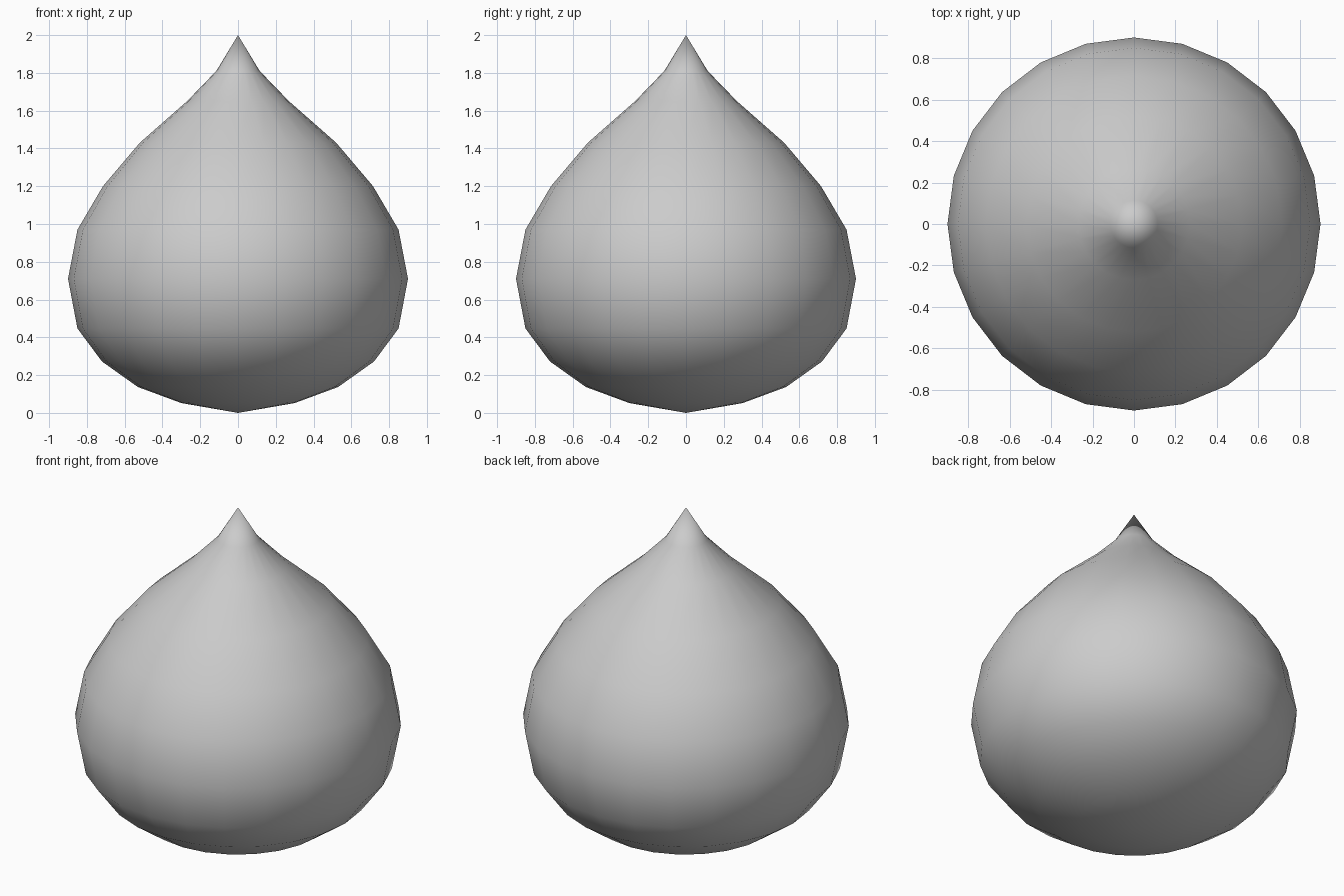
import bpy, bmesh
from math import sin, cos, tau

if "Cube" in bpy.data.objects:
    bpy.data.objects.remove(bpy.data.objects["Cube"])

SIDES = 24
BOTTOM, TIP = 0.005, 2.0
# Radius and height of each ring, from bottom to tip
PROFILE = [(0.30, 0.052), (0.53, 0.137), (0.72, 0.272), (0.85, 0.447),
           (0.90, 0.71), (0.85, 0.97), (0.715, 1.20), (0.52, 1.43),
           (0.27, 1.65), (0.115, 1.81)]

# Drop body: lathed rings closed by a point at each end
bm = bmesh.new()
rings = [[bm.verts.new((r * cos(tau * i / SIDES), r * sin(tau * i / SIDES), z))
          for i in range(SIDES)] for r, z in PROFILE]
low = bm.verts.new((0, 0, BOTTOM - 0.005))
top = bm.verts.new((0, 0, TIP))
for i in range(SIDES):
    j = (i + 1) % SIDES
    bm.faces.new((low, rings[0][j], rings[0][i]))
    for a, b in zip(rings, rings[1:]):
        bm.faces.new((a[i], a[j], b[j], b[i]))
    bm.faces.new((rings[-1][i], rings[-1][j], top))
for f in bm.faces:
    f.smooth = True

mesh = bpy.data.meshes.new("drop")
bm.to_mesh(mesh)
bm.free()
bpy.context.collection.objects.link(bpy.data.objects.new("drop", mesh))
